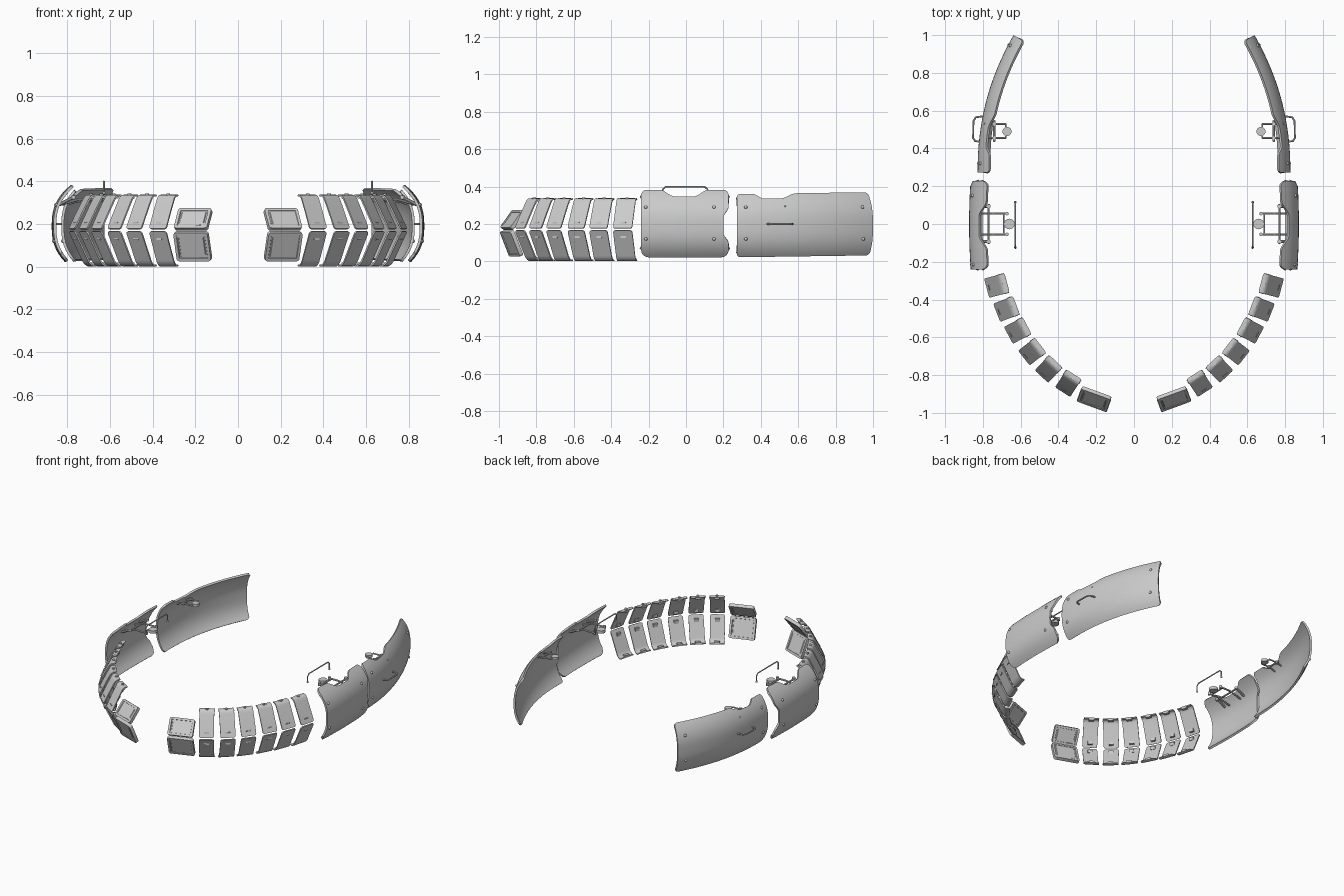
import bpy, bmesh, math
from mathutils import Vector, Matrix

if "Cube" in bpy.data.objects:
    bpy.data.objects.remove(bpy.data.objects["Cube"])


def finish(name, bm):
    """Turn a bmesh of the right-hand side into a smooth, mirrored object."""
    bmesh.ops.recalc_face_normals(bm, faces=bm.faces)
    me = bpy.data.meshes.new(name)
    bm.to_mesh(me)
    bm.free()
    for p in me.polygons:
        p.use_smooth = True
    me.set_sharp_from_angle(angle=math.radians(35))
    ob = bpy.data.objects.new(name, me)
    bpy.context.collection.objects.link(ob)
    ob.modifiers.new("Mirror", 'MIRROR').use_axis[0] = True
    return ob


def sheet(bm, nu, nv, fn, thick):
    """Grid surface fn(s, t) thickened inwards."""
    pts = [[fn(.5 - .5 * math.cos(math.pi * i / nu), j / nv) for j in range(nv + 1)]
           for i in range(nu + 1)]
    out = [[bm.verts.new(p) for p in col] for col in pts]
    inn = []
    for i in range(nu + 1):
        col = []
        for j in range(nv + 1):
            du = pts[min(i + 1, nu)][j] - pts[max(i - 1, 0)][j]
            dv = pts[i][min(j + 1, nv)] - pts[i][max(j - 1, 0)]
            col.append(bm.verts.new(pts[i][j] - du.cross(dv).normalized() * thick))
        inn.append(col)
    for i in range(nu):
        for j in range(nv):
            for g in (out, inn):
                bm.faces.new((g[i][j], g[i + 1][j], g[i + 1][j + 1], g[i][j + 1]))
    ring = ([(i, 0) for i in range(nu)] + [(nu, j) for j in range(nv)] +
            [(i, nv) for i in range(nu, 0, -1)] + [(0, j) for j in range(nv, 0, -1)])
    for (a, b), (c, d) in zip(ring, ring[1:] + ring[:1]):
        bm.faces.new((out[a][b], out[c][d], inn[c][d], inn[a][b]))


def tube(bm, pts, r):
    pts = [Vector(p) for p in pts]
    for a, b in zip(pts, pts[1:]):
        d = b - a
        m = Matrix.Translation((a + b) / 2) @ d.to_track_quat('Z', 'Y').to_matrix().to_4x4()
        bmesh.ops.create_cone(bm, cap_ends=True, segments=10, radius1=r, radius2=r,
                              depth=d.length, matrix=m)
    for p in pts:
        ball(bm, p, r)


def ball(bm, p, r):
    bmesh.ops.create_uvsphere(bm, u_segments=10, v_segments=6, radius=r,
                              matrix=Matrix.Translation(p))


def disc(bm, p, r, h):
    bmesh.ops.create_cone(bm, cap_ends=True, segments=24, radius1=r, radius2=r, depth=h,
                          matrix=Matrix.Translation(p))


def rnd(d, r):
    return r - math.sqrt(max(0, r * r - (r - d) ** 2)) if d < r else 0


def sm(x):
    x = min(1, max(0, x))
    return x * x * (3 - 2 * x)


def bump(x, a, b, c, d):
    return sm((x - a) / (b - a)) * (1 - sm((x - c) / (d - c)))


def bulge(z, amp):
    return amp * abs((z - .19) / .19) ** 2.6


# Side panel surfaces: outer position for a given length and height
def mid_pt(y, z):
    return Vector((.873 - .15 * y * y - bulge(z, .085), y, z))


def rear_pt(y, z):
    k = max(0, (y - .27) / .73)
    n = Vector((1, .19 * 2.2 / .73 * k ** 1.2, 0)).normalized()
    return Vector((.828 - .19 * k ** 2.2, y, z)) - n * bulge(z, .08 - .012 * k)


def mid_fn(s, t):
    y1 = .228 - .028 * bump(.02 + .36 * t, .06, .13, .23, .31)
    y = -.24 + (y1 + .24) * s
    d = min(s, 1 - s) * .465
    zb = .022 + rnd(d, .04)
    zt = .383 - rnd(d, .03) - .036 * bump(y, -.14, -.06, .04, .12)
    return mid_pt(y, zb + (zt - zb) * t)


def rear_fn(s, t):
    y = .272 + .728 * s
    d = min(s, 1 - s) * .728
    zb = .022 + .01 * s + rnd(d, .018)
    zt = .36 + .01 * s - rnd(d, .018) - .027 * bump(y, .36, .42, .51, .6)
    return rear_pt(y, zb + (zt - zb) * t)


for name, fn, pt, ys in (("middle_side_panel", mid_fn, mid_pt, (-.215, .15)),
                         ("rear_side_panel", rear_fn, rear_pt, (.32, .95))):
    bm = bmesh.new()
    sheet(bm, 56, 28, fn, .013)
    finish(name, bm)
    bm = bmesh.new()
    for y in ys:
        for z in (.12, .29):
            ball(bm, pt(y, z), .009)
    finish(name + "_bolts", bm)

# Outer grab handle on the rear panel
bm = bmesh.new()
tube(bm, [(.812, .435, .2), (.842, .44, .2), (.852, .455, .2), (.85, .545, .2),
          (.838, .565, .2), (.802, .57, .2)], .005)
finish("rear_grab_handle", bm)

# Raised rail inside the middle panel
bm = bmesh.new()
rail = [(.628, -.125, .345), (.628, -.125, .385), (.628, -.11, .399), (.628, .1, .399),
        (.628, .115, .385), (.628, .115, .345)]
tube(bm, rail, .004)
ball(bm, rail[0], .007)
ball(bm, rail[-1], .007)
finish("inner_rail", bm)

# Hinge linkages: middle and rear
bm = bmesh.new()
for y in (-.055, .055):
    tube(bm, [(.672, y, .315), (.745, y, .315), (.835, y, .29)], .006)
    tube(bm, [(.77, y * 1.7, .325), (.83, y * 1.7, .295)], .008)
    disc(bm, (.672, y, .315), .009, .02)
    disc(bm, (.77, y * 1.7, .325), .011, .016)
tube(bm, [(.77, -.1, .32), (.77, .1, .32)], .006)
tube(bm, [(.69, -.055, .315), (.69, .055, .315)], .005)
disc(bm, (.66, 0, .315), .028, .02)
finish("middle_linkage", bm)

bm = bmesh.new()
for y in (.455, .53):
    tube(bm, [(.68, y, .31), (.74, y, .31), (.79, y, .295)], .005)
    disc(bm, (.74, y, .31), .01, .018)
tube(bm, [(.74, .44, .31), (.74, .545, .31)], .006)
tube(bm, [(.68, .455, .31), (.68, .53, .31)], .004)
disc(bm, (.672, .49, .31), .024, .018)
finish("rear_linkage", bm)


# Front louvres: (outer x, outer y, outward angle)
UP = [(0, .178), (-.025, .23), (-.05, .28), (-.07, .318), (-.078, .33), (-.088, .336),
      (-.108, .338), (-.112, .334)]
LOW = [(-.112, .005), (-.108, .001), (-.09, .002), (-.078, .01), (-.068, .022), (-.045, .07),
       (-.022, .118), (0, .164)]


def along(path, t):
    segs = [(Vector(a), Vector(b)) for a, b in zip(path, path[1:])]
    left = t * sum((b - a).length for a, b in segs)
    for a, b in segs:
        if left <= (b - a).length:
            return a.lerp(b, left / (b - a).length)
        left -= (b - a).length
    return segs[-1][1]


def frame(x, y, deg):
    """Local axes: x outward, y sideways, z up."""
    return Matrix.Translation((x, y, 0)) @ Matrix.Rotation(math.radians(deg), 4, 'Z')


def louvre(name, m, path, w):
    def fn(s, t):
        c = rnd(min(s, 1 - s) * w, .012) / .21
        p = along(path, c + (1 - 2 * c) * t)
        return m @ Vector((p.x, (s - .5) * w, p.y))
    bm = bmesh.new()
    sheet(bm, 14, 24, fn, .007)
    finish(name, bm)


def clip(bm, m, r, z, size):
    bmesh.ops.create_cube(bm, size=1, matrix=m @ Matrix.Translation((r, 0, z)) @
                          Matrix.Diagonal((*size, 1)))


rows = [(.78, -.34, -15), (.727, -.47, -21), (.665, -.59, -28), (.583, -.71, -38),
        (.49, -.808, -47), (.378, -.89, -57)]
for i, row in enumerate(rows):
    m = frame(*row)
    w = .105 - .002 * i
    louvre(f"upper_louvre_{i + 1}", m, UP, w)
    louvre(f"lower_louvre_{i + 1}", m, LOW, w)
    bm = bmesh.new()
    clip(bm, m, -.1, .328, (.02, .034, .018))
    clip(bm, m, -.02, .2, (.016, .03, .02))
    clip(bm, m, -.1, .012, (.02, .034, .016))
    clip(bm, m, -.022, .135, (.016, .03, .022))
    disc(bm, m @ Vector((-.094, 0, .337)), .009, .01)
    finish(f"louvre_clips_{i + 1}", bm)


# Framed end plates beside the front gap
def end_plate(name, m, a, b, w, th):
    d = Vector((b[0] - a[0], 0, b[1] - a[1]))
    n = Vector((d.z, 0, -d.x)).normalized()
    base = Vector((a[0], 0, a[1])) + d / 2 - n * th / 2
    rot = Matrix((n, Vector((0, 1, 0)), d.normalized())).transposed().to_4x4()
    bm = bmesh.new()
    bmesh.ops.create_cube(bm, size=1, matrix=Matrix.Diagonal((th, w, d.length, 1)))
    bmesh.ops.bevel(bm, geom=[e for e in bm.edges if abs(e.verts[0].co.x - e.verts[1].co.x) > th / 2],
                    offset=.012, segments=3, affect='EDGES', profile=.5)
    bm.normal_update()
    for f in [f for f in bm.faces if abs(f.normal.x) > .9]:
        bmesh.ops.inset_region(bm, faces=[f], thickness=.014, depth=0)
        bmesh.ops.inset_region(bm, faces=[f], thickness=.003, depth=-.006)
        bmesh.ops.inset_region(bm, faces=[f], thickness=.005, depth=0)
        bmesh.ops.inset_region(bm, faces=[f], thickness=.003, depth=.004)
    bm.transform(m @ Matrix.Translation(base) @ rot)
    finish(name, bm)


m = frame(.225, -.968, -70)
end_plate("upper_end_plate", m, (0, .182), (-.07, .275), .165, .022)
end_plate("lower_end_plate", m, (-.055, .025), (0, .158), .17, .022)
